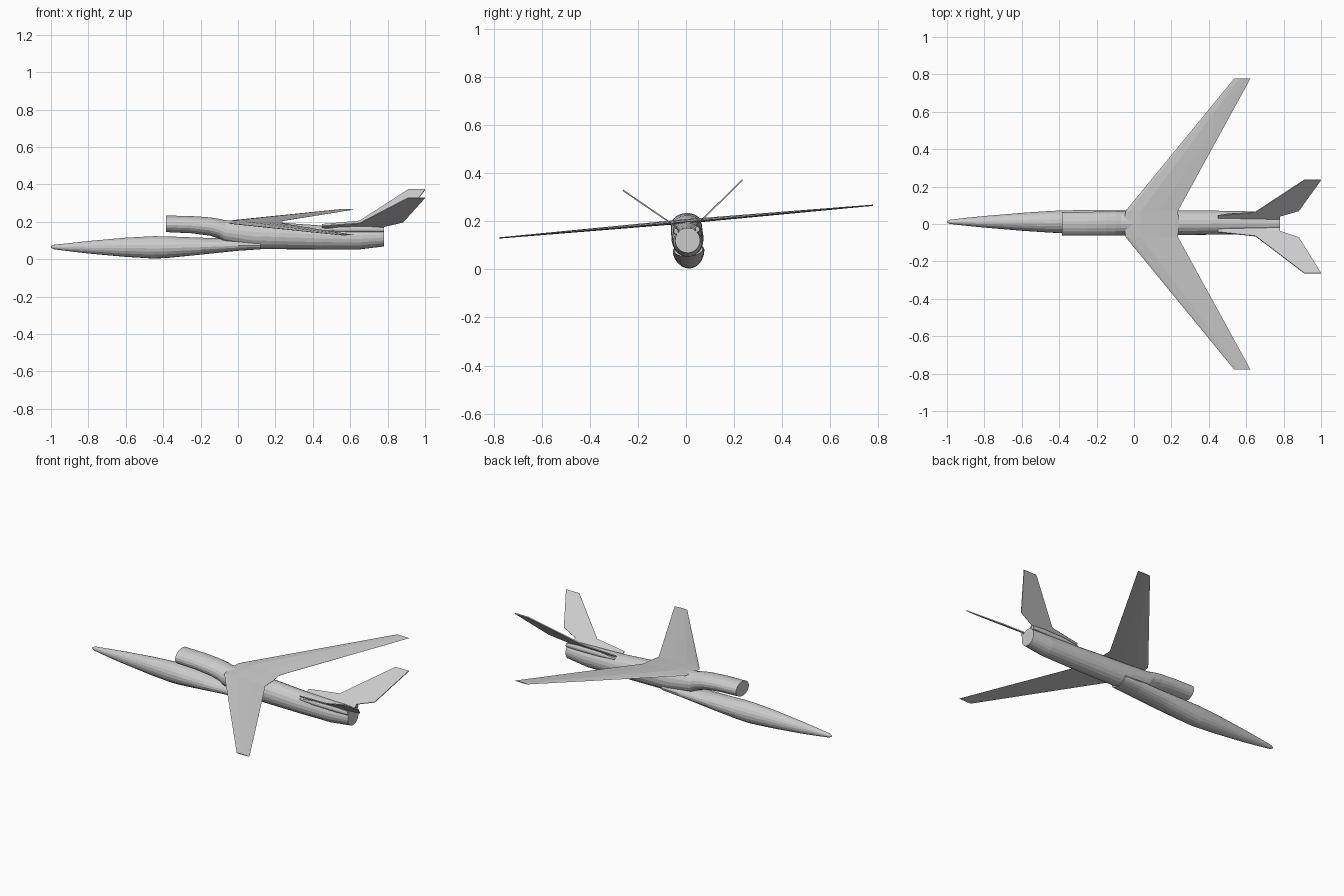
import bpy, bmesh
from math import sin, cos, pi, radians
from mathutils import Matrix

if "Cube" in bpy.data.objects:
    bpy.data.objects.remove(bpy.data.objects["Cube"])

SIDES = 20
PIVOT = 0.198
# the whole aircraft banks 5 degrees about its wing centre
ROLL = (Matrix.Translation((0, 0, PIVOT)) @ Matrix.Rotation(radians(5), 4, 'X')
        @ Matrix.Translation((0, 0, -PIVOT)))


def loft(name, rings):
    """Skin a list of equal-length point rings and cap both ends."""
    bm = bmesh.new()
    vs = [[bm.verts.new(ROLL @ Matrix.Translation(p).to_translation()) for p in r] for r in rings]
    n = len(vs[0])
    for a, b in zip(vs, vs[1:]):
        for i in range(n):
            j = (i + 1) % n
            bm.faces.new((a[i], a[j], b[j], b[i]))
    bm.faces.new(vs[0][::-1])
    bm.faces.new(vs[-1])
    bmesh.ops.recalc_face_normals(bm, faces=bm.faces)
    me = bpy.data.meshes.new(name)
    bm.to_mesh(me)
    bm.free()
    ob = bpy.data.objects.new(name, me)
    bpy.context.collection.objects.link(ob)
    return ob


def ovals(stations, y=0, sides=SIDES):
    """Rings from (x, bottom, top, half width)."""
    out = []
    for x, lo, hi, w in stations:
        zc, rz = (lo + hi) / 2, (hi - lo) / 2
        out.append([(x, y + w * cos(2 * pi * i / sides), zc + rz * sin(2 * pi * i / sides))
                    for i in range(sides)])
    return out


# pointed lower forebody
loft("forebody", ovals([
    (-1.0, .061, .069, .004), (-.985, .053, .077, .011), (-.9, .042, .086, .021),
    (-.8, .030, .097, .031), (-.6, .012, .115, .048), (-.45, .003, .123, .058),
    (-.38, .006, .122, .061), (-.2, .024, .115, .065), (0, .045, .110, .066),
    (.12, .053, .106, .060)]))

# dorsal intake flowing into the engine body
loft("engine_body", ovals([
    (-.385, .145, .234, .063), (-.25, .139, .231, .064), (-.15, .126, .224, .065),
    (-.10, .110, .216, .065), (-.07, .088, .209, .066), (.08, .055, .202, .067),
    (.25, .053, .194, .066), (.45, .052, .180, .064), (.65, .052, .175, .060),
    (.78, .068, .172, .052)]))

# swept wing, one continuous aerofoil from tip to tip
AEROFOIL = [(0, 0), (.06, .5), (.3, 1), (.65, .65), (1, .05),
            (1, -.05), (.65, -.5), (.3, -.7), (.06, -.4)]


def section(y, le, te, t):
    return [(le + (te - le) * u, y, PIVOT + t * v) for u, v in AEROFOIL]


half = [(.78, .535, .622, .003), (.07, -.045, .235, .010)]
wing = half + [(0, -.055, .24, .011)] + [(-y, a, b, t) for y, a, b, t in half[::-1]]
loft("wing", [section(*s) for s in wing])

# canted tail fins with root strakes and fairings
FIN = [(.45, .045), (.65, .065), (.91, .25), (1.0, .25), (.882, .072),
       (.78, .04), (.78, .02), (.45, .02)]
for side, label in ((1, "left"), (-1, "right")):
    rings = []
    for t in (-.003, .003):
        rings.append([(x, side * (y - t * .64), .18 + (y - .042) * .823 + t * .77)
                      for x, y in FIN])
    loft(label + "_tail_fin", rings)
    loft(label + "_fin_fairing", ovals([
        (.45, .157, .165, .003), (.55, .150, .178, .012), (.70, .148, .180, .013),
        (.78, .150, .174, .009)], y=side * .045, sides=10))
